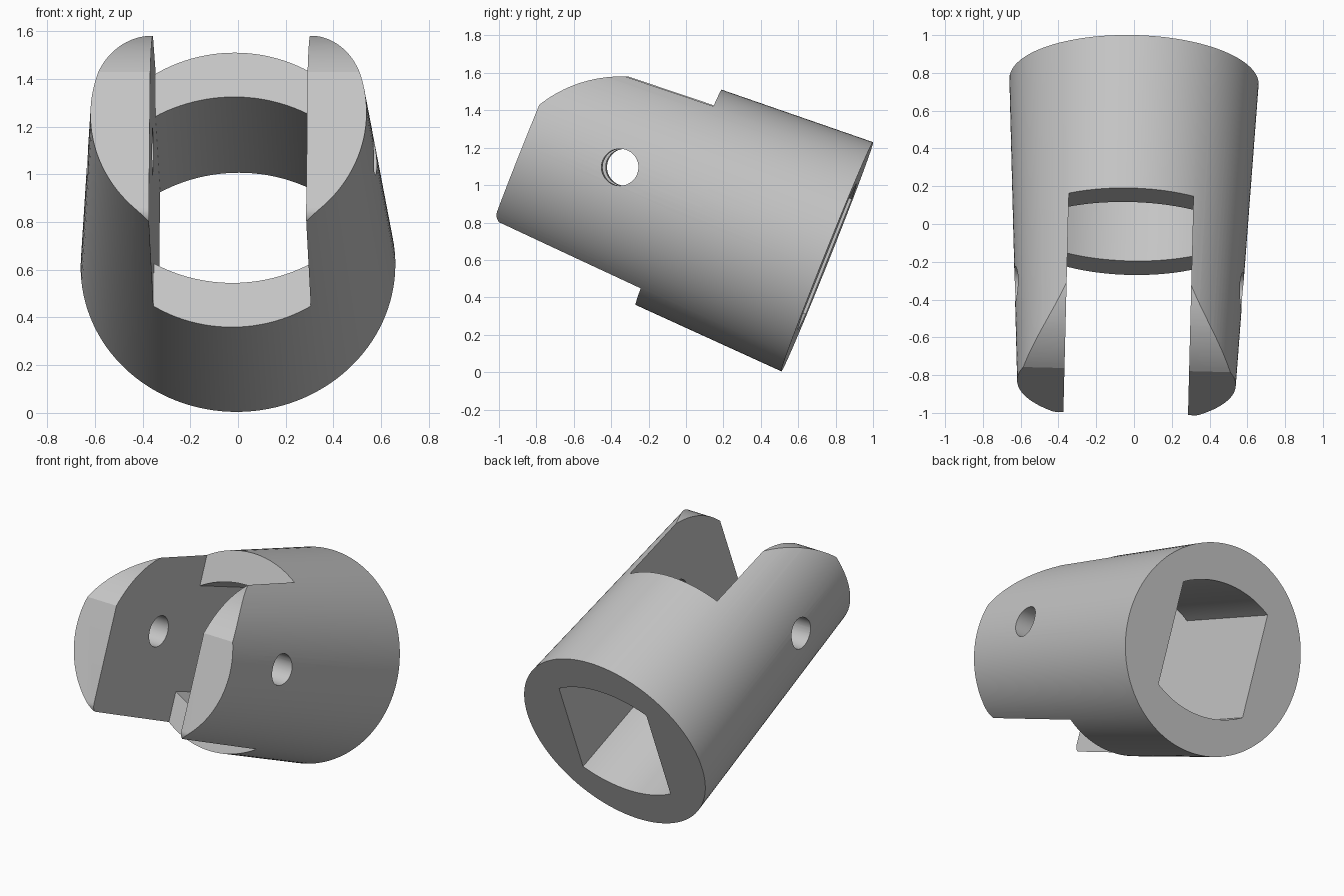
import bpy, bmesh
from math import sin, cos, pi, radians, asin, atan2
from mathutils import Matrix, Vector

if "Cube" in bpy.data.objects:
    bpy.data.objects.remove(bpy.data.objects["Cube"], do_unlink=True)

# Main sizes; the part is built with its axis along -y, back face at y = 0
LENGTH, R_BACK, R_FRONT = 1.72, 0.66, 0.579
HALF_SLOT, STEP = 0.33, 0.856
PIN_Y, PIN_Z, PIN_R = -1.193, 0.038, 0.099

grey = bpy.data.materials.new("plain grey")
grey.use_nodes = True
colour = (0.56, 0.56, 0.56, 1)
grey.diffuse_color = colour
grey.node_tree.nodes["Principled BSDF"].inputs["Base Color"].default_value = colour


def add_object(name, bm):
    bmesh.ops.recalc_face_normals(bm, faces=bm.faces)
    mesh = bpy.data.meshes.new(name)
    bm.to_mesh(mesh)
    bm.free()
    mesh.materials.append(grey)
    obj = bpy.data.objects.new(name, mesh)
    bpy.context.collection.objects.link(obj)
    return obj


def prism(name, points, sweep):
    """Extrude a closed outline of 3D points along a vector."""
    bm = bmesh.new()
    face = bm.faces.new([bm.verts.new(p) for p in points])
    new = bmesh.ops.extrude_face_region(bm, geom=[face])["geom"]
    bmesh.ops.translate(bm, vec=sweep, verts=[v for v in new if isinstance(v, bmesh.types.BMVert)])
    return add_object(name, bm)


def arc(cx, cy, r, start, end, steps=24):
    return [(cx + r * cos(start + (end - start) * i / steps),
             cy + r * sin(start + (end - start) * i / steps)) for i in range(steps + 1)]


def carve(body, cutter, operation):
    mod = body.modifiers.new(cutter.name, "BOOLEAN")
    mod.object, mod.operation, mod.solver = cutter, operation, "EXACT"
    bpy.context.view_layer.objects.active = body
    bpy.ops.object.modifier_apply(modifier=mod.name)
    bpy.data.objects.remove(cutter, do_unlink=True)


# Tapered round body
bm = bmesh.new()
bmesh.ops.create_cone(bm, cap_ends=True, segments=128, radius1=R_BACK, radius2=R_FRONT, depth=LENGTH)
bmesh.ops.transform(bm, verts=bm.verts,
                    matrix=Matrix.Translation((0, -LENGTH / 2, 0)) @ Matrix.Rotation(pi / 2, 4, "X"))
body = add_object("forked_socket", bm)

# Rounded prong tips, outlined as (distance along axis, height)
crown = arc(1.12, -0.15, 0.687, asin(0.337 / 0.687), pi / 2)
chin = arc(1.66, -0.426, 0.06, -pi / 2, 0, 10)
side = [(-0.2, -1), (1.66, -1)] + chin + crown + [(1.12, 1), (-0.2, 1)]
carve(body, prism("tip_shape", [(-1, -a, h) for a, h in side], (2, 0, 0)), "INTERSECT")

# Open slot between the prongs
slot = [(x, -STEP, z) for x, z in ((-HALF_SLOT, -1), (HALF_SLOT, -1), (HALF_SLOT, 1), (-HALF_SLOT, 1))]
carve(body, prism("slot_shape", slot, (0, -1.2, 0)), "DIFFERENCE")

# Bore through the base: flat sides, bowed top and bottom
half = asin(HALF_SLOT / R_BACK)
top = arc(0, 0.42 - R_BACK, R_BACK, pi / 2 - half, pi / 2 + half)
outline = top + [(-x, -z) for x, z in top]
carve(body, prism("bore_shape", [(x, 0.1, z) for x, z in outline], (0, -1.0, 0)), "DIFFERENCE")

# Cross pin hole through both prongs
ring = arc(PIN_Y, PIN_Z, PIN_R, 0, 2 * pi, 48)[:-1]
carve(body, prism("pin_shape", [(-1, y, z) for y, z in ring], (2, 0, 0)), "DIFFERENCE")

# Tilt the part upward, with a slight turn sideways
pose = (Matrix.Translation((0, 0.755, 0.617)) @ Matrix.Rotation(-0.025, 4, "Z")
        @ Matrix.Rotation(radians(-21.8), 4, "X"))
body.data.transform(pose)

bpy.ops.object.select_all(action="DESELECT")
body.select_set(True)
bpy.context.view_layer.objects.active = body
bpy.ops.object.shade_smooth_by_angle(angle=radians(25))
